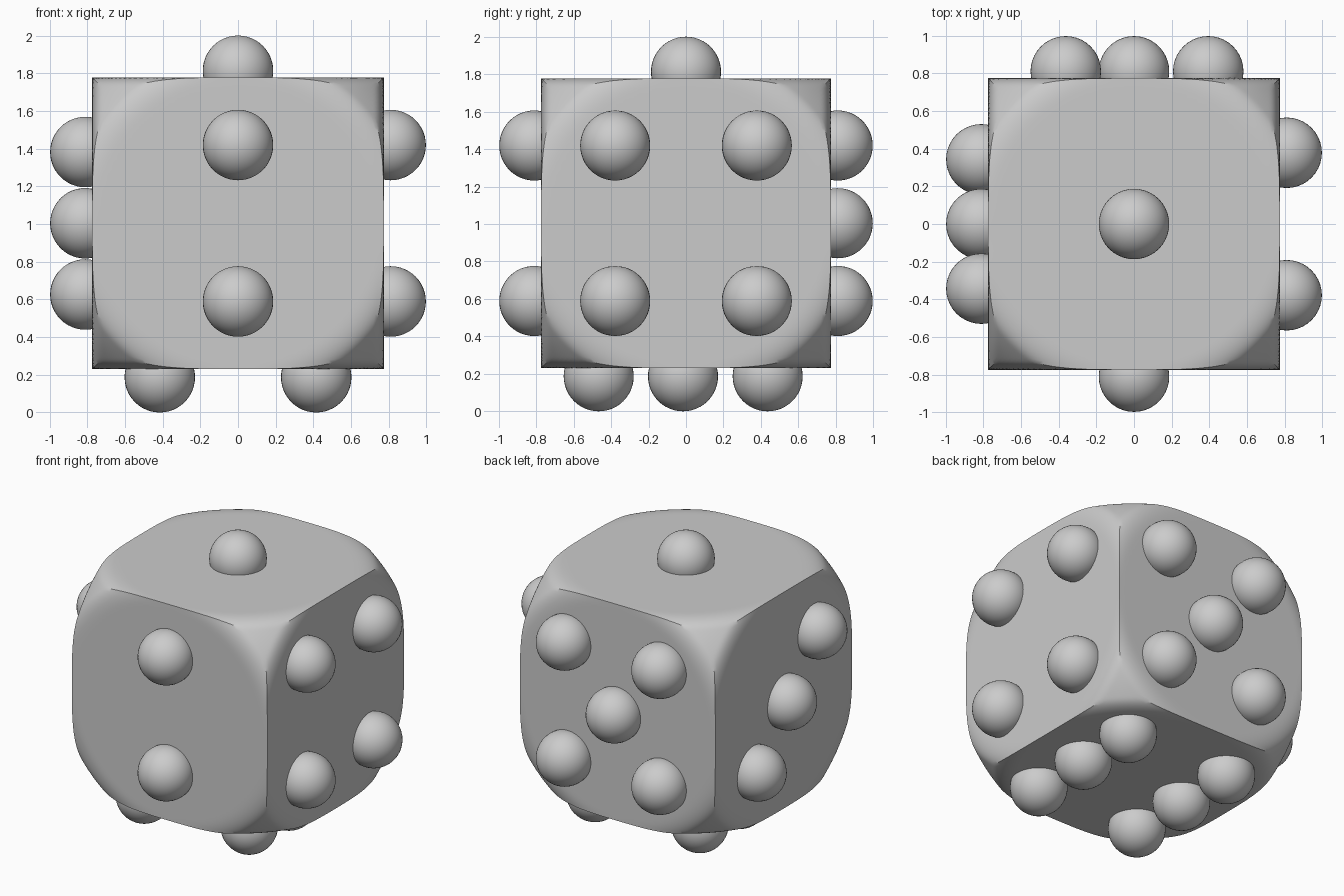
import bpy, bmesh
from mathutils import Vector

if "Cube" in bpy.data.objects:
    bpy.data.objects.remove(bpy.data.objects["Cube"])

HALF = 0.774          # half the cube's width
ROUND = 1.165         # radius of the sphere that trims the corners
BLEND = 0.08          # softness of the corner trim
PIP_R = 0.187
OUT = 0.81            # distance of pip centres from the middle
MID = Vector((0, 0, 1.004))


def soft_min(a, b, k):
    h = max(k - abs(a - b), 0) / k
    return min(a, b) - h * h * k / 4


def finish(name, bm, angle=None):
    mesh = bpy.data.meshes.new(name)
    bm.to_mesh(mesh)
    bm.free()
    obj = bpy.data.objects.new(name, mesh)
    bpy.context.collection.objects.link(obj)
    bpy.ops.object.select_all(action='DESELECT')
    obj.select_set(True)
    bpy.context.view_layer.objects.active = obj
    if angle:
        bpy.ops.object.shade_smooth_by_angle(angle=angle)
    else:
        bpy.ops.object.shade_smooth()
    return obj


# cube body: dense cube whose corners are pulled in to a sphere
bm = bmesh.new()
bmesh.ops.create_cube(bm, size=2 * HALF)
bmesh.ops.subdivide_edges(bm, edges=bm.edges[:], cuts=55, use_grid_fill=True)
for v in bm.verts:
    v.co *= soft_min(v.co.length, ROUND, BLEND) / v.co.length
    v.co += MID
finish("die_body", bm, 0.6)

# pips: raised balls on each face, as offsets from the middle
pips = {
    "top": [(0, 0, OUT - 0.001)],
    "front": [(0, -OUT, z) for z in (0.415, -0.415)],
    "left": [(-OUT, -0.343, 0.378), (-OUT, 0, 0), (-OUT, 0.343, -0.378)],
    "right": [(OUT, y, z) for y in (-0.378, 0.378) for z in (0.415, -0.415)],
    "back": [(x, OUT, z) for x in (-0.362, 0.394) for z in (0.415, -0.415)] + [(0, OUT, 0)],
    "bottom": [(x, y, -OUT - 0.007) for x in (-0.415, 0.415) for y in (-0.466, -0.016, 0.436)],
}
for face, spots in pips.items():
    bm = bmesh.new()
    for spot in spots:
        made = bmesh.ops.create_uvsphere(bm, u_segments=40, v_segments=24, radius=PIP_R)
        bmesh.ops.translate(bm, verts=made["verts"], vec=MID + Vector(spot))
    finish(face + "_pips", bm)
